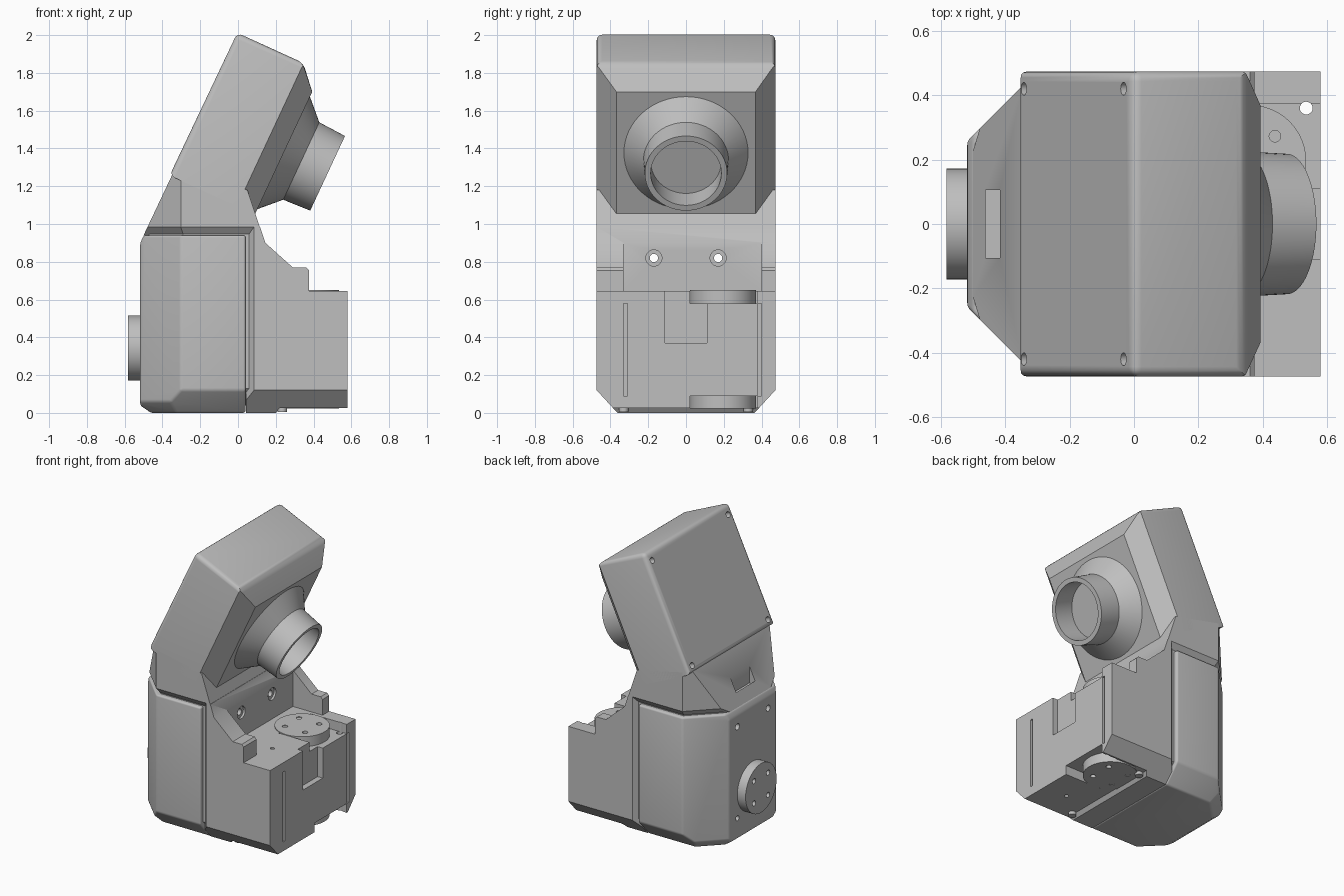
import bpy, bmesh, math
from mathutils import Vector, Matrix

if "Cube" in bpy.data.objects:
    bpy.data.objects.remove(bpy.data.objects["Cube"])

grey = bpy.data.materials.new("plain_grey")
grey.use_nodes = True
COLOUR = (0.52, 0.52, 0.52, 1)
grey.diffuse_color = COLOUR
grey.node_tree.nodes["Principled BSDF"].inputs["Base Color"].default_value = COLOUR

X, Y, Z = Vector((1, 0, 0)), Vector((0, 1, 0)), Vector((0, 0, 1))
TILT = math.radians(25)
OUT = Vector((math.cos(TILT), 0, -math.sin(TILT)))   # direction the snout points
HALF = 0.473                                          # half width of the body


def finish(bm, name):
    bmesh.ops.recalc_face_normals(bm, faces=bm.faces)
    mesh = bpy.data.meshes.new(name)
    bm.to_mesh(mesh)
    bm.free()
    mesh.materials.append(grey)
    ob = bpy.data.objects.new(name, mesh)
    bpy.context.collection.objects.link(ob)
    return ob


def trim(bm, clips):
    """Slice off everything outside each plane, on both sides of the body."""
    for point, normal in clips:
        for side in (1, -1):
            flip = Vector((1, side, 1))
            res = bmesh.ops.bisect_plane(
                bm, geom=bm.verts[:] + bm.edges[:] + bm.faces[:], dist=1e-5,
                plane_co=Vector(point) * flip, plane_no=Vector(normal) * flip,
                clear_outer=True)
            edges = [e for e in res["geom_cut"] if isinstance(e, bmesh.types.BMEdge)]
            bmesh.ops.edgenet_fill(bm, edges=edges)
    bmesh.ops.recalc_face_normals(bm, faces=bm.faces)


def prism(name, profile, clips=(), half=HALF, bevel=0, reach=9, late_clips=()):
    """Side profile in xz, extruded across y, trimmed by planes.
    Sharp edges lying less than reach along OUT are rounded."""
    bm = bmesh.new()
    face = bm.faces.new([bm.verts.new((x, -half, z)) for x, z in profile])
    moved = bmesh.ops.extrude_face_region(bm, geom=[face])["geom"]
    bmesh.ops.translate(bm, vec=(0, 2 * half, 0),
                        verts=[v for v in moved if isinstance(v, bmesh.types.BMVert)])
    trim(bm, clips)
    if bevel:
        edges = [e for e in bm.edges if len(e.link_faces) == 2
                 and e.calc_face_angle() > math.radians(15)
                 and all(v.co.dot(OUT) < reach for v in e.verts)]
        bmesh.ops.bevel(bm, geom=edges, offset=bevel, offset_type='OFFSET', segments=4,
                        profile=0.5, affect='EDGES', clamp_overlap=True)
    trim(bm, late_clips)
    return finish(bm, name)


def cylinder(name, start, direction, length, radius, sides=48):
    bm = bmesh.new()
    turn = Z.rotation_difference(direction).to_matrix().to_4x4()
    move = Matrix.Translation(Vector(start) + direction * length / 2)
    bmesh.ops.create_cone(bm, cap_ends=True, segments=sides, radius1=radius,
                          radius2=radius, depth=length, matrix=move @ turn)
    return finish(bm, name)


def box(name, lo, hi):
    bm = bmesh.new()
    lo, hi = Vector(lo), Vector(hi)
    bmesh.ops.create_cube(bm, size=1, matrix=Matrix.Translation((lo + hi) / 2)
                          @ Matrix.Diagonal((*(hi - lo), 1)))
    return finish(bm, name)


def cut(targets, cutter):
    cutter.hide_render = True
    for ob in targets:
        mod = ob.modifiers.new("cut", 'BOOLEAN')
        mod.operation, mod.solver, mod.object = 'DIFFERENCE', 'EXACT', cutter
        bpy.context.view_layer.objects.active = ob
        bpy.ops.object.modifier_apply(modifier=mod.name)
    bpy.data.objects.remove(cutter)


def hole(targets, start, direction, depth, radius=0.018):
    cut(targets, cylinder("hole_cutter", Vector(start) - direction * 0.02,
                          direction, depth + 0.02, radius, 20))


# Trimming planes, mirrored in y
rear_corner = ((-0.303, HALF, 0), (-1, 1, 0))
bottom_corner = ((0, HALF, 0.12), (0, 0.12, -0.11))
rear_bottom = ((-0.303, HALF, 0.06), (-0.7, 0.7, -1))
head_corner = (Vector((0, HALF, 0)) + OUT * -0.467, OUT + Y)

# Tilted head, full width, and the neck under it with cut-off rear corners
head = prism("head", [(-0.362, 1.257), (-0.004, 2.012), (0.345, 1.853), (0.393, 1.7),
                      (0.089, 1.05)], bevel=0.03, reach=-0.42,
             late_clips=[head_corner])
neck = prism("neck", [(-0.5, 0.94), (-0.345, 1.268), (0.05, 1.18), (0.13, 0.94)],
             [rear_corner, ((0, HALF, 0.985), (0, 0.045, -0.035)),
              ((-0.303, HALF, 0.985), (-0.032, 0.032, -0.035))])

# Rear shell, separated by a groove from the front body
shell = prism("rear_shell", [(-0.518, 0.04), (-0.46, 0), (0.04, 0), (0.04, 0.94),
                             (-0.499, 0.94), (-0.518, 0.898)],
              [rear_corner, bottom_corner, rear_bottom], bevel=0.012)
core = prism("inner_core", [(-0.49, 0.04), (0.1, 0.04), (0.1, 0.99), (-0.45, 0.99),
                            (-0.49, 0.9)],
             [((-0.303, HALF - 0.042, 0), rear_corner[1]),
              ((0, HALF - 0.03, 0.13), bottom_corner[1])], half=HALF - 0.03)

# Front body with stepped side arms
front = prism("front_body", [(0.042, 0), (0.2, 0), (0.22, 0.026), (0.58, 0.026),
                             (0.58, 0.645), (0.375, 0.645), (0.375, 0.755),
                             (0.36, 0.77), (0.29, 0.77), (0.145, 0.9),
                             (0.117, 0.985), (0.042, 0.985)],
              [bottom_corner, ((0.085, HALF, 0), (-0.04, 0.035, 0))])
cut([front], box("recess_cutter", (0.145, -0.33, 0.645), (0.7, 0.4, 1.1)))
cut([front], box("top_pocket_cutter", (0.3, 0.02, 0.58), (0.7, 0.375, 0.8)))
cut([front], box("bottom_pocket_cutter", (0.3, 0.02, -0.1), (0.7, 0.375, 0.09)))
cut([front], box("notch_cutter", (0.54, -0.11, 0.37), (0.7, 0.11, 0.8)))
for y in (-0.32, 0.39):
    cut([front], box("slot_cutter", (0.56, y - 0.01, 0.09), (0.7, y + 0.01, 0.58)))
hole([front], (0.535, 0.36, 0.65), -Z, 0.9, 0.02)
hole([front], (0.4, -0.19, 0.645), -Z, 0.05, 0.014)
hole([front], (0.4, -0.19, 0.026), Z, 0.05, 0.014)
# Small feet under the front edge
for y, side in ((-0.33, "right"), (0.33, "left")):
    cylinder(side + "_foot", (0.235, y, 0.004), Z, 0.05, 0.025, 24)

# Turning joint standing through the front body
joint = cylinder("joint_drum", (0.36, 0.195, 0.022), Z, 0.628, 0.175)
# Round flange on the rear face
flange = cylinder("rear_flange", (-0.582, 0, 0.343), X, 0.09, 0.172)
for k in range(4):
    a = math.radians(45 + 90 * k)
    c, s = 0.11 * math.cos(a), 0.11 * math.sin(a)
    hole([joint], (0.36 + c, 0.195 + s, 0.65), -Z, 0.04)
    hole([joint], (0.36 + c, 0.195 + s, 0.022), Z, 0.04)
    hole([flange], (-0.582, c, 0.343 + s), X, 0.04)

# Bolt holes through the body and in the head back
for y in (-0.17, 0.17):
    hole([shell, core, front], (-0.6, y, 0.82), X, 1.3, 0.022)
    hole([front], (0.145, y, 0.82), -X, 0.015, 0.043)
    hole([shell], (-0.518, y, 0.18), X, 0.04)
for y in (-0.42, 0.42):
    for x, z in ((-0.335, 1.295), (-0.03, 1.95)):
        hole([head], (x, y, z), OUT, 0.04, 0.02)

# Socket opening on the sloping neck
cut([neck, core], box("socket_cutter", (-0.462, -0.105, 0.995), (-0.417, 0.105, 1.3)))

# Hollow snout, turned around its axis
ring = [(0, -0.4), (0.33, -0.4), (0.33, -0.364), (0.226, -0.26), (0.218, -0.106),
        (0.187, -0.106), (0.187, -0.255), (0, -0.255)]
bm = bmesh.new()
verts = [bm.verts.new((r, 0, h)) for r, h in ring]
edges = [bm.edges.new(pair) for pair in zip(verts, verts[1:])]
bmesh.ops.spin(bm, geom=verts + edges, cent=(0, 0, 0), axis=Z, angle=math.tau,
               steps=64, use_merge=True)
bmesh.ops.remove_doubles(bm, verts=bm.verts, dist=1e-4)
up = Vector((math.sin(TILT), 0, math.cos(TILT)))
bmesh.ops.transform(bm, verts=bm.verts, matrix=Matrix.Translation(up * 1.35)
                    @ Z.rotation_difference(OUT).to_matrix().to_4x4())
snout = finish(bm, "snout")

# Smooth shading with crisp edges
bpy.ops.object.select_all(action='DESELECT')
for ob in (head, neck, shell, core, front, joint, flange, snout):
    ob.select_set(True)
bpy.context.view_layer.objects.active = head
bpy.ops.object.shade_smooth_by_angle(angle=math.radians(30))
